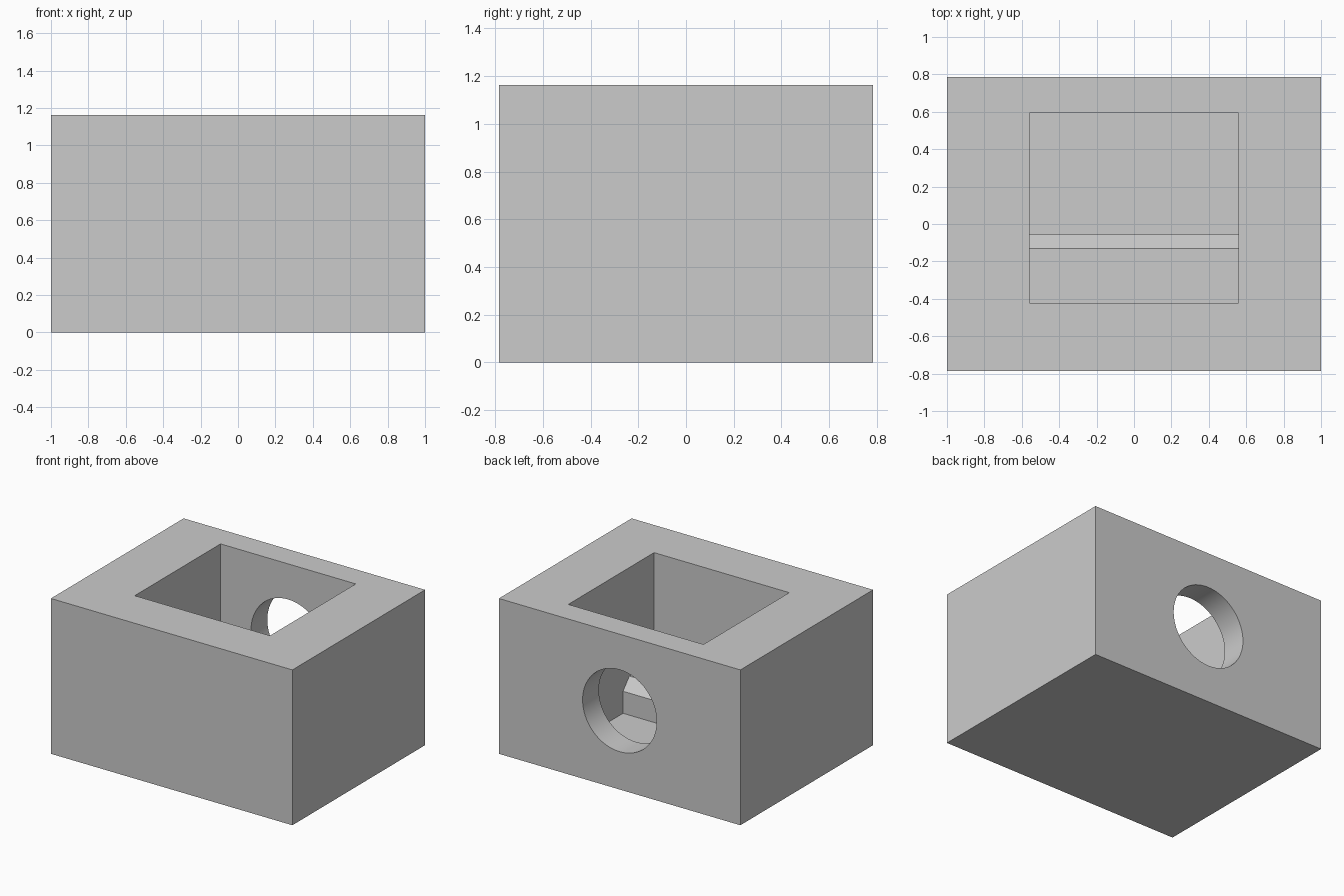
import bpy
import bmesh
import math
from mathutils import Matrix

default_cube = bpy.data.objects.get("Cube")
if default_cube:
    bpy.data.objects.remove(default_cube, do_unlink=True)

WIDTH, DEPTH, HEIGHT = 2.0, 1.57, 1.163

grey = bpy.data.materials.new("plain_grey")
grey.use_nodes = True
colour = (0.6, 0.6, 0.6, 1.0)
grey.diffuse_color = colour
grey.node_tree.nodes["Principled BSDF"].inputs["Base Color"].default_value = colour


def add_object(name, bm):
    bmesh.ops.recalc_face_normals(bm, faces=bm.faces)
    mesh = bpy.data.meshes.new(name)
    bm.to_mesh(mesh)
    bm.free()
    mesh.materials.append(grey)
    obj = bpy.data.objects.new(name, mesh)
    bpy.context.collection.objects.link(obj)
    return obj


def extrude_profile(name, profile, half_width):
    """Sweep a (y, z) outline along x."""
    bm = bmesh.new()
    face = bm.faces.new([bm.verts.new((-half_width, y, z)) for y, z in profile])
    swept = bmesh.ops.extrude_face_region(bm, geom=[face])["geom"]
    verts = [v for v in swept if isinstance(v, bmesh.types.BMVert)]
    bmesh.ops.translate(bm, verts=verts, vec=(2 * half_width, 0, 0))
    return add_object(name, bm)


# Solid outer block
hd = DEPTH / 2
block = extrude_profile("block", [(-hd, 0), (hd, 0), (hd, HEIGHT), (-hd, HEIGHT)], WIDTH / 2)

# Open pocket with a floor, a riser, a chamfer and a raised shelf
pocket = extrude_profile("pocket_cutter", [
    (0.593, 0.10), (-0.055, 0.10), (-0.055, 0.265), (-0.13, 0.35),
    (-0.422, 0.35), (-0.422, 1.4), (0.593, 1.4)], 0.56)

# Round hole through the back wall
bm = bmesh.new()
placement = Matrix.Translation((0, 0.7, 0.59)) @ Matrix.Rotation(math.pi / 2, 4, "X")
bmesh.ops.create_cone(bm, cap_ends=True, segments=64, radius1=0.307, radius2=0.307,
                      depth=0.5, matrix=placement)
hole = add_object("hole_cutter", bm)

for cutter in (pocket, hole):
    cut = block.modifiers.new(cutter.name, "BOOLEAN")
    cut.operation = "DIFFERENCE"
    cut.solver = "EXACT"
    cut.object = cutter

# Bake the cuts, then remove the cutters
bpy.context.view_layer.objects.active = block
block.select_set(True)
for name in [m.name for m in block.modifiers]:
    bpy.ops.object.modifier_apply(modifier=name)
for cutter in (pocket, hole):
    bpy.data.objects.remove(cutter, do_unlink=True)
bpy.ops.object.shade_smooth_by_angle(angle=math.radians(30))
